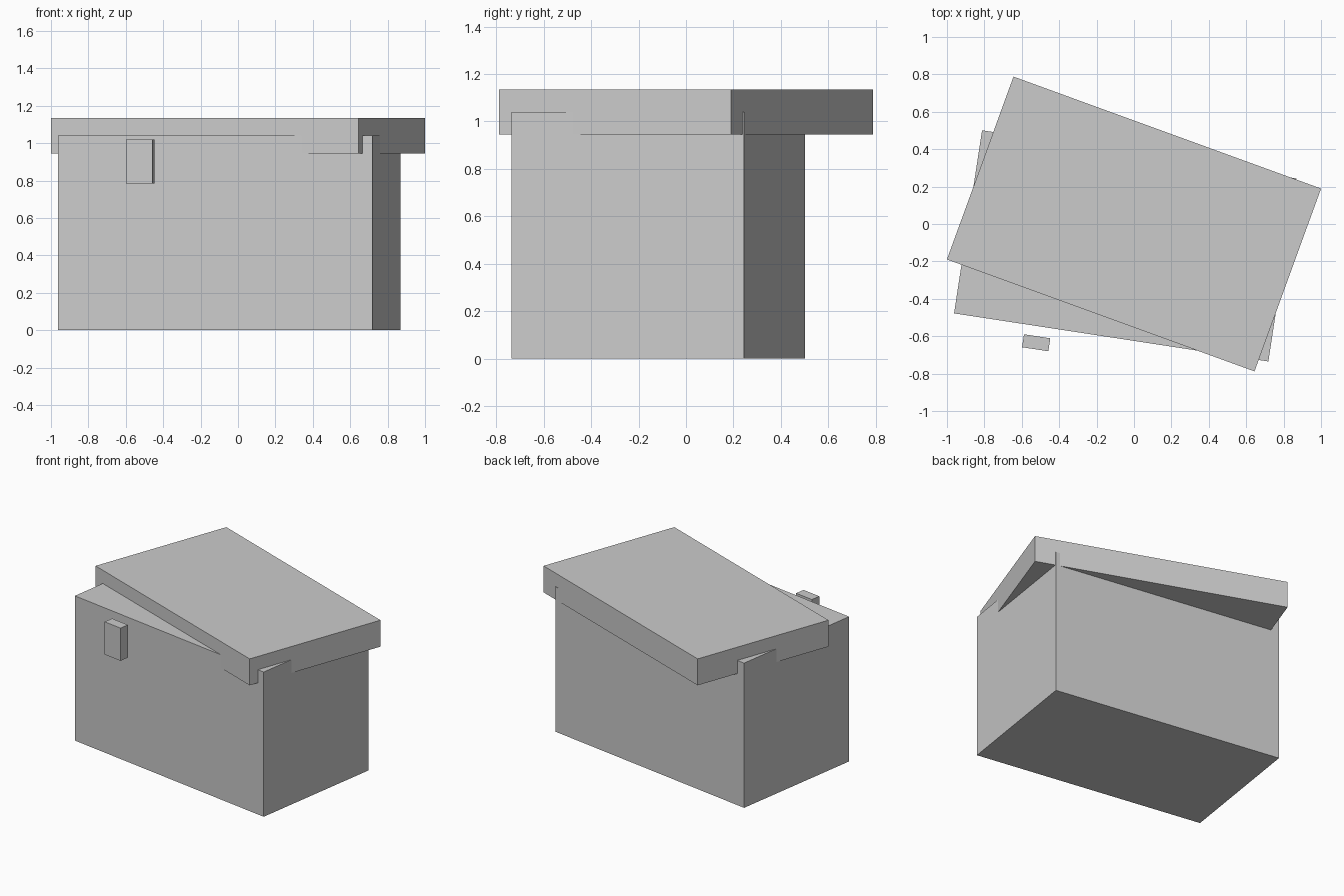
import bpy
import math

if "Cube" in bpy.data.objects:
    bpy.data.objects.remove(bpy.data.objects["Cube"])

grey = bpy.data.materials.new("plain grey")
grey.diffuse_color = (0.6, 0.6, 0.6, 1)
grey.use_nodes = True
grey.node_tree.nodes["Principled BSDF"].inputs["Base Color"].default_value = grey.diffuse_color


def box(name, centre, size, z_low, z_high, angle):
    """Upright box turned about z, spanning z_low to z_high."""
    bpy.ops.mesh.primitive_cube_add(
        size=1, location=(*centre, (z_low + z_high) / 2),
        rotation=(0, 0, math.radians(angle)))
    ob = bpy.context.object
    ob.name = name
    ob.scale = (*size, z_high - z_low)
    bpy.ops.object.transform_apply(location=False, rotation=False, scale=True)
    ob.data.materials.append(grey)
    return ob


# Chest body, slightly turned
box("chest_body", (-0.047, -0.117), (1.70, 0.99), 0, 1.04, -8.7)
# Lid, knocked askew over the body
box("lid", (0, 0), (1.75, 1.04), 0.945, 1.135, -20)
# Latch block standing just off the front face
box("latch", (-0.523, -0.635), (0.142, 0.07), 0.785, 1.02, -8.7)
